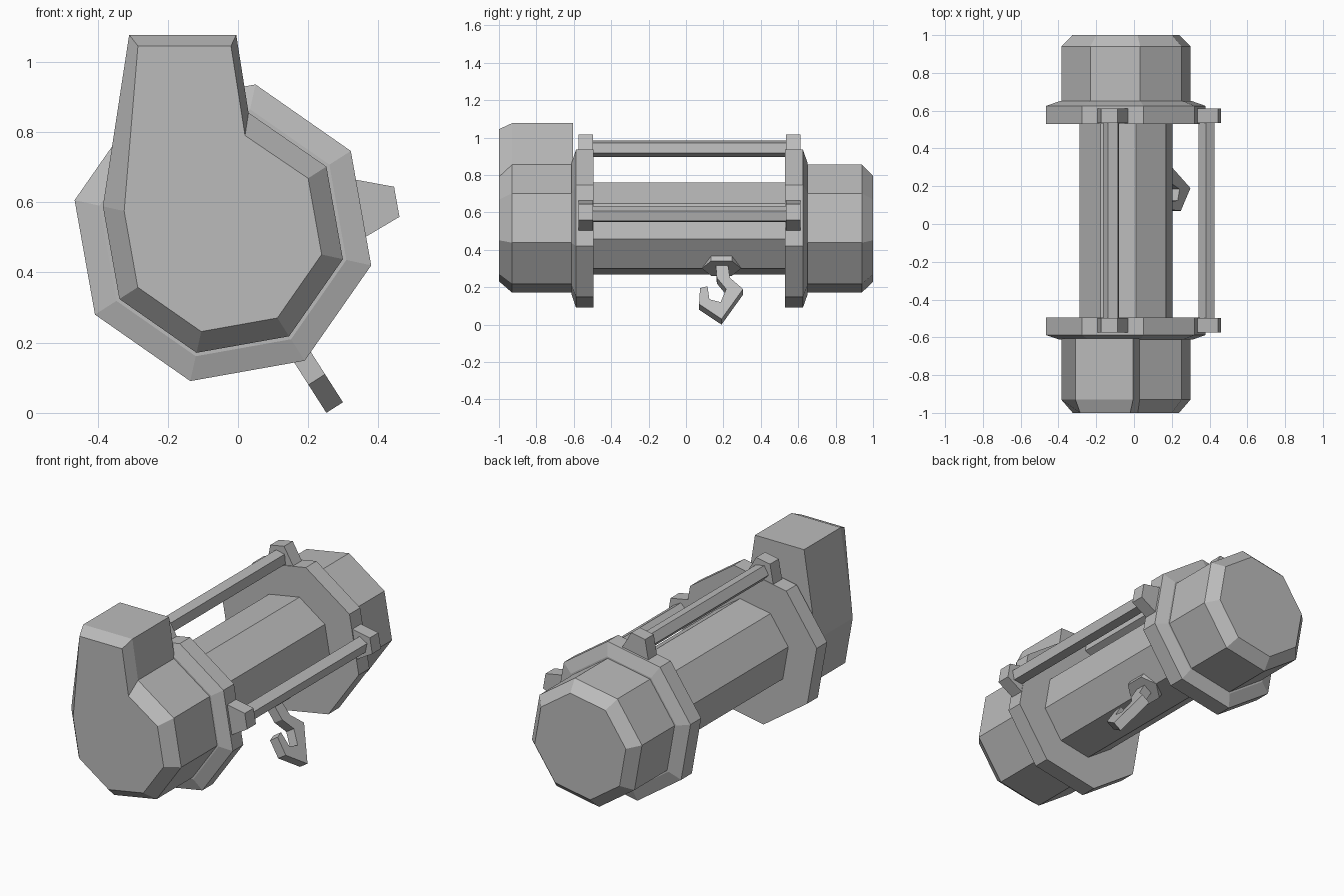
import bpy, bmesh, math

old = bpy.data.objects.get("Cube")
if old:
    bpy.data.objects.remove(old, do_unlink=True)

grey = bpy.data.materials.new("plain_grey")
grey.use_nodes = True
grey.diffuse_color = (0.5, 0.5, 0.5, 1)
grey.node_tree.nodes["Principled BSDF"].inputs["Base Color"].default_value = (0.5, 0.5, 0.5, 1)

CX, CZ = -0.043, 0.513          # drum axis
TURN = math.radians(-12.4)      # octagon rotation


def loft(name, rings):
    """Skin equal-length rings of points and cap both ends."""
    bm = bmesh.new()
    loops = [[bm.verts.new(p) for p in ring] for ring in rings]
    n = len(loops[0])
    for a, b in zip(loops, loops[1:]):
        for i in range(n):
            j = (i + 1) % n
            bm.faces.new((a[i], a[j], b[j], b[i]))
    bm.faces.new(loops[0])
    bm.faces.new(loops[-1])
    bmesh.ops.recalc_face_normals(bm, faces=bm.faces)
    mesh = bpy.data.meshes.new(name)
    bm.to_mesh(mesh)
    bm.free()
    mesh.materials.append(grey)
    obj = bpy.data.objects.new(name, mesh)
    bpy.context.collection.objects.link(obj)
    return obj


def octagon(r, y):
    angles = [TURN + math.pi / 4 * k for k in range(8)]
    return [(CX + r * math.cos(a), y, CZ + r * math.sin(a)) for a in angles]


def lathe(name, steps):
    return loft(name, [octagon(r, y) for r, y in steps])


def at(angle, r, t, y):
    """Point at radial distance r and tangential offset t from the axis."""
    c, s = math.cos(angle), math.sin(angle)
    return (CX + r * c - t * s, y, CZ + r * s + t * c)


# Drum, flanges and rear housing
lathe("drum", [(0.2515, -0.52), (0.2515, 0.56)])
lathe("front_flange", [(0.36, -0.612), (0.4325, -0.588), (0.4325, -0.495)])
lathe("back_flange", [(0.4325, 0.53), (0.4325, 0.625), (0.36, 0.65)])
lathe("back_housing", [(0.35, 0.63), (0.35, 0.94), (0.29, 1.0)])

# Front gearbox: octagon with a tall tapered box rising from it
outer = [(-0.31, 1.077), (-0.005, 1.077), (0.03, 0.855)]
inner = [(-0.285, 1.045), (-0.02, 1.045), (0.02, 0.79)]
order = (1, 0, 7, 6, 5, 4)


def gearbox_ring(top, r, y):
    octa = octagon(r, y)
    return [(x, y, z) for x, z in top] + [octa[k] for k in order]


loft("front_gearbox", [gearbox_ring(outer, 0.35, -0.605),
                       gearbox_ring(outer, 0.35, -0.93),
                       gearbox_ring(inner, 0.288, -1.0)])

# Tie rods with a tapered lug at each end
for side, deg in (("top", 100.1), ("side", 10.1)):
    a = math.radians(deg)
    for end, y0, y1 in (("front", -0.575, -0.497), ("back", 0.535, 0.612)):
        shape = [(0.395, -0.084), (0.503, -0.0435), (0.503, 0.0435), (0.395, 0.084)]
        loft(f"{side}_{end}_lug", [[at(a, r, t, y) for r, t in shape] for y in (y0, y1)])
    phases = [math.radians(14 + 72 * k) for k in range(5)]
    loft(f"{side}_rod", [[at(a, 0.435 + 0.046 * math.cos(p), 0.046 * math.sin(p), y)
                          for p in phases] for y in (-0.51, 0.55)])

# Hexagonal cable block on the drum
down = TURN - math.pi / 4
HY = 0.19
hexagon = [(0.105, 0), (0.055, 0.075), (-0.055, 0.075),
           (-0.105, 0), (-0.055, -0.075), (0.055, -0.075)]
loft("cable_block", [[at(down, r, t, HY + y) for y, t in hexagon] for r in (0.19, 0.252)])

# Hook: outline in (y, height), extruded across its width
outline = [(0.16, 0.30), (0.165, 0.235), (0.215, 0.175), (0.185, 0.105), (0.125, 0.12),
           (0.115, 0.19), (0.075, 0.18), (0.07, 0.095), (0.19, 0.0152), (0.305, 0.175),
           (0.235, 0.235), (0.225, 0.30)]
drop = -math.sin(down)
loft("hook", [[at(down, (CZ - z) / drop, t, y) for y, z in outline] for t in (-0.028, 0.028)])
